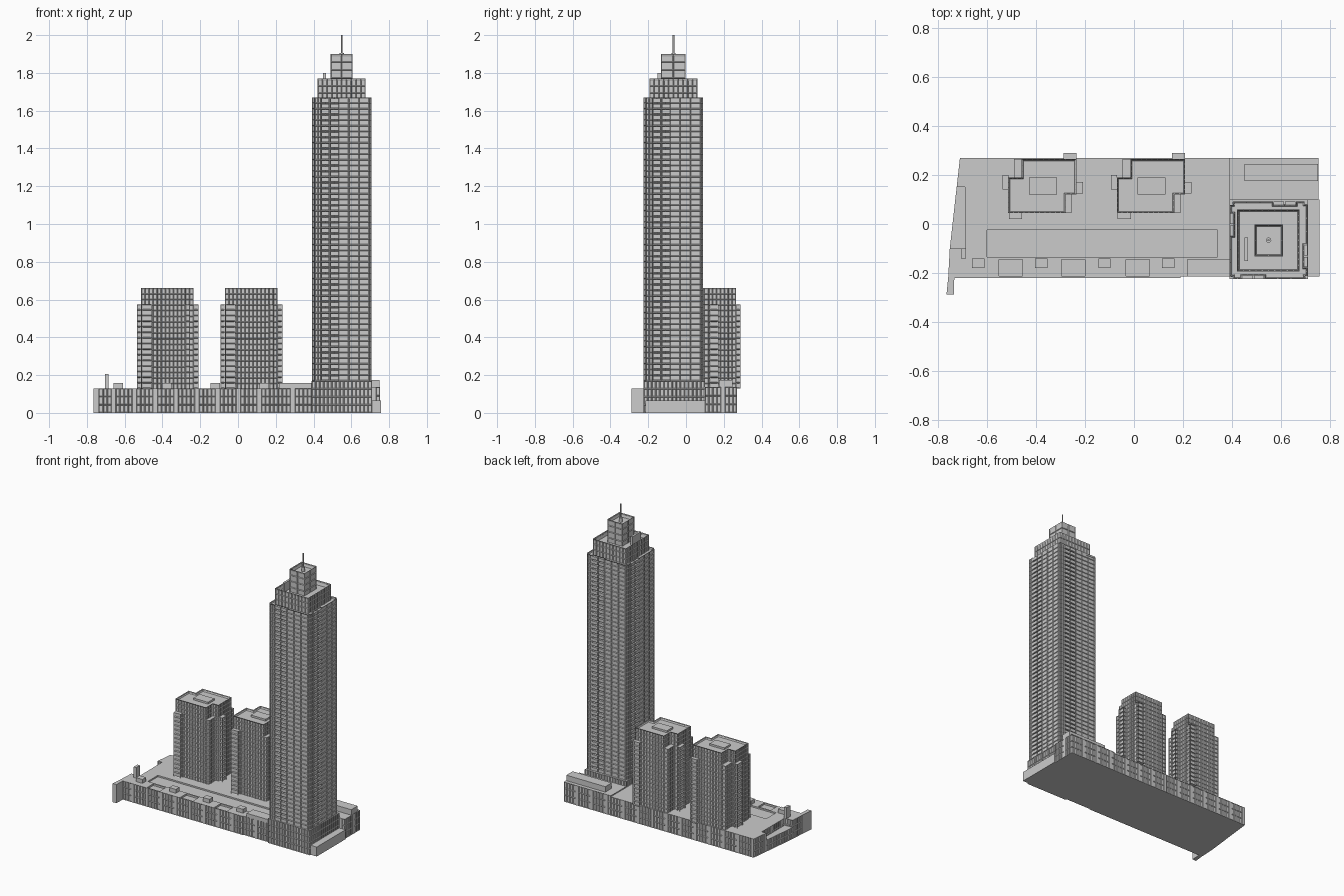
import bpy, bmesh, math
from mathutils import Vector

if "Cube" in bpy.data.objects:
    bpy.data.objects.remove(bpy.data.objects["Cube"])


def finish(name, bm):
    me = bpy.data.meshes.new(name)
    bm.to_mesh(me)
    bm.free()
    ob = bpy.data.objects.new(name, me)
    bpy.context.collection.objects.link(ob)
    return ob


def add_box(bm, x0, x1, y0, y1, z0, z1):
    v = [bm.verts.new((x, y, z)) for z in (z0, z1)
         for x, y in ((x0, y0), (x1, y0), (x1, y1), (x0, y1))]
    for f in ((3, 2, 1, 0), (4, 5, 6, 7), (0, 1, 5, 4), (1, 2, 6, 5), (2, 3, 7, 6), (3, 0, 4, 7)):
        bm.faces.new([v[i] for i in f])


def boxes(name, dims):
    bm = bmesh.new()
    for d in dims:
        add_box(bm, *d)
    return finish(name, bm)


def rect(x0, x1, y0, y1):
    return [(x0, y0), (x1, y0), (x1, y1), (x0, y1)]


def block(name, outline, z0, z1, floors, bay, gap=0.004, depth=0.004,
          parapet=None, skip=0, wide=None):
    """Prism with a grid of sunken windows on every wall and an optional parapet."""
    bm = bmesh.new()
    ring, cols = [], []
    for i, p in enumerate(outline):
        a, b = Vector(p), Vector(outline[(i + 1) % len(outline)])
        length = (b - a).length
        w = wide if wide and length > 0.1 else bay
        n = max(1, round(length / w))
        for k in range(n):
            ring.append(a.lerp(b, k / n))
            cols.append(length / n > gap * 2.8 and not (skip and k % skip == skip - 1))
    rows = [[bm.verts.new((p.x, p.y, z0 + (z1 - z0) * j / floors)) for p in ring]
            for j in range(floors + 1)]
    windows, m = [], len(ring)
    for j in range(floors):
        for i in range(m):
            k = (i + 1) % m
            f = bm.faces.new((rows[j][i], rows[j][k], rows[j + 1][k], rows[j + 1][i]))
            if cols[i]:
                windows.append(f)
    bm.faces.new(rows[0][::-1])
    top = bm.faces.new(rows[-1])
    bm.normal_update()
    if depth:
        bmesh.ops.inset_individual(bm, faces=windows, thickness=gap, depth=-depth)
    if parapet:
        bmesh.ops.inset_region(bm, faces=[top], thickness=parapet[0], use_even_offset=True)
        for v in top.verts:
            v.co.z -= parapet[1]
    return finish(name, bm)


def cut(ob, dims):
    """Subtract boxes from an object and remove the cutter."""
    cutter = boxes("roof_cutter", dims)
    cutter.hide_render = True
    mod = ob.modifiers.new("cut", 'BOOLEAN')
    mod.object, mod.operation, mod.solver = cutter, 'DIFFERENCE', 'EXACT'
    dg = bpy.context.evaluated_depsgraph_get()
    me = bpy.data.meshes.new_from_object(ob.evaluated_get(dg))
    ob.modifiers.clear()
    ob.data = me
    bpy.data.objects.remove(cutter)


# Podium with slanted left end, low left terrace and corner pier
podium = block("podium", [(-.758, -.22), (.19, -.22), (.19, -.215), (.39, -.215), (.39, .27),
                          (-.71, .27), (-.7235, .15), (-.69, .15), (-.69, -.1), (-.7515, -.1)],
               0, .13, 3, .022, .005, .004, skip=5)
terraces = [(c - .048, c + .048, -.212, -.145, .118, .15) for c in (-.503, -.247, .015)]
cut(podium, [(-.6, .34, -.135, -.025, .12, .15)] + terraces)
block("left_terrace", [(-.7515, -.1), (-.69, -.1), (-.69, .15), (-.7235, .15)], 0, .08, 2, .025)
block("corner_pier", [(-.765, -.288), (-.735, -.288), (-.733, -.22), (-.758, -.22)],
      0, .13, 1, .1, depth=0)

# Podium roof pieces
boxes("roof_units", [(c - .025, c + .025, -.18, -.14, .129, .157)
                     for c in (-.635, -.378, -.12, .14)])
boxes("chimney", [(-.705, -.685, -.14, -.1, .129, .205)])
boxes("entrance_roof", [(.217, .39, -.215, -.145, .129, .157)])

# Podium around the tall tower
block("rear_wing", rect(.39, .752, .1, .27), 0, .137, 3, .022, .005, .004, skip=5)
boxes("rear_roof_hall", [(.45, .75, .175, .245, .136, .175)])
boxes("right_terrace", [(.71, .757, -.215, .1, 0, .066)])
block("tower_base", rect(.39, .71, -.225, .1), 0, .17, 4, .022, .005, .004)

# Tall tower shaft: four identical sides turned around the centre
CX, CY, H = .55, -.067, .158
side = [(-H, -H + .013), (-H + .013, -H + .013), (-H + .013, -H), (-.11, -H), (-.11, -H + .014),
        (-.018, -H + .014), (-.018, -H), (H - .013, -H), (H - .013, -H + .013)]
turns = [lambda x, y: (x, y), lambda x, y: (-y, x), lambda x, y: (-x, -y), lambda x, y: (y, -x)]
shaft = [(CX + t(*p)[0], CY + t(*p)[1]) for t in turns for p in side]
block("tower_shaft", shaft, .17, 1.67, 50, .022, .004, .004, parapet=(.006, .012), wide=.05)

# Two stacks of balconies in the recess of each side
bm = bmesh.new()
for t in turns:
    for x0, x1 in ((-.109, -.067), (-.061, -.019)):
        (ax, ay), (bx, by) = t(x0, -H), t(x1, -H + .015)
        for k in range(50):
            z = .174 + k * .03
            add_box(bm, CX + min(ax, bx), CX + max(ax, bx), CY + min(ay, by), CY + max(ay, by),
                    z, z + .021)
finish("tower_balconies", bm)

# Crown, top lantern, roof fin and mast
block("crown", rect(.421, .676, -.194, .06), 1.655, 1.77, 3, .025, .004, .004, parapet=(.009, .03))
block("lantern", rect(.491, .607, -.133, -.002), 1.73, 1.9, 4, .06, .004, .004, parapet=(.008, .025))
boxes("roof_fin", [(.45, .465, -.15, -.055, 1.735, 1.8)])
for name, r, z0, z1 in (("mast_foot", .011, 1.87, 1.905), ("mast", .0045, 1.9, 2.0)):
    bpy.ops.mesh.primitive_cylinder_add(vertices=12, radius=r, depth=z1 - z0,
                                        location=(.549, -.066, (z0 + z1) / 2))
    bpy.context.object.name = name

# Two matching mid-rise blocks
plan = [(-.513, .045), (-.278, .045), (-.278, .12), (-.235, .12),
        (-.235, .265), (-.458, .265), (-.458, .19), (-.513, .19)]
for label, dx in (("left", 0), ("right", .443)):
    block(label + "_block", [(x + dx, y) for x, y in plan], .125, .66, 18, .022, .004, .004,
          parapet=(.007, .014))
    boxes(label + "_block_roof_room", [(-.428 + dx, -.315 + dx, .12, .19, .64, .659)])
    # corner fillers stop below the roof
    for i, (x0, x1, y0, y1) in enumerate(((-.278, -.254, .045, .12), (-.49, -.458, .19, .265))):
        block(f"{label}_block_corner_{i}", rect(x0 + dx, x1 + dx, y0, y1),
              .125, .575, 15, .022, .004, .004)
    # projecting balcony stacks
    for i, (x0, x1, y0, y1) in enumerate(((-.51, -.456, .02, .046), (-.536, -.512, .14, .2),
                                          (-.236, -.208, .125, .172), (-.287, -.235, .264, .289))):
        block(f"{label}_block_bay_{i}", rect(x0 + dx, x1 + dx, y0, y1),
              .13, .575, 15, .06, .005, .007)
